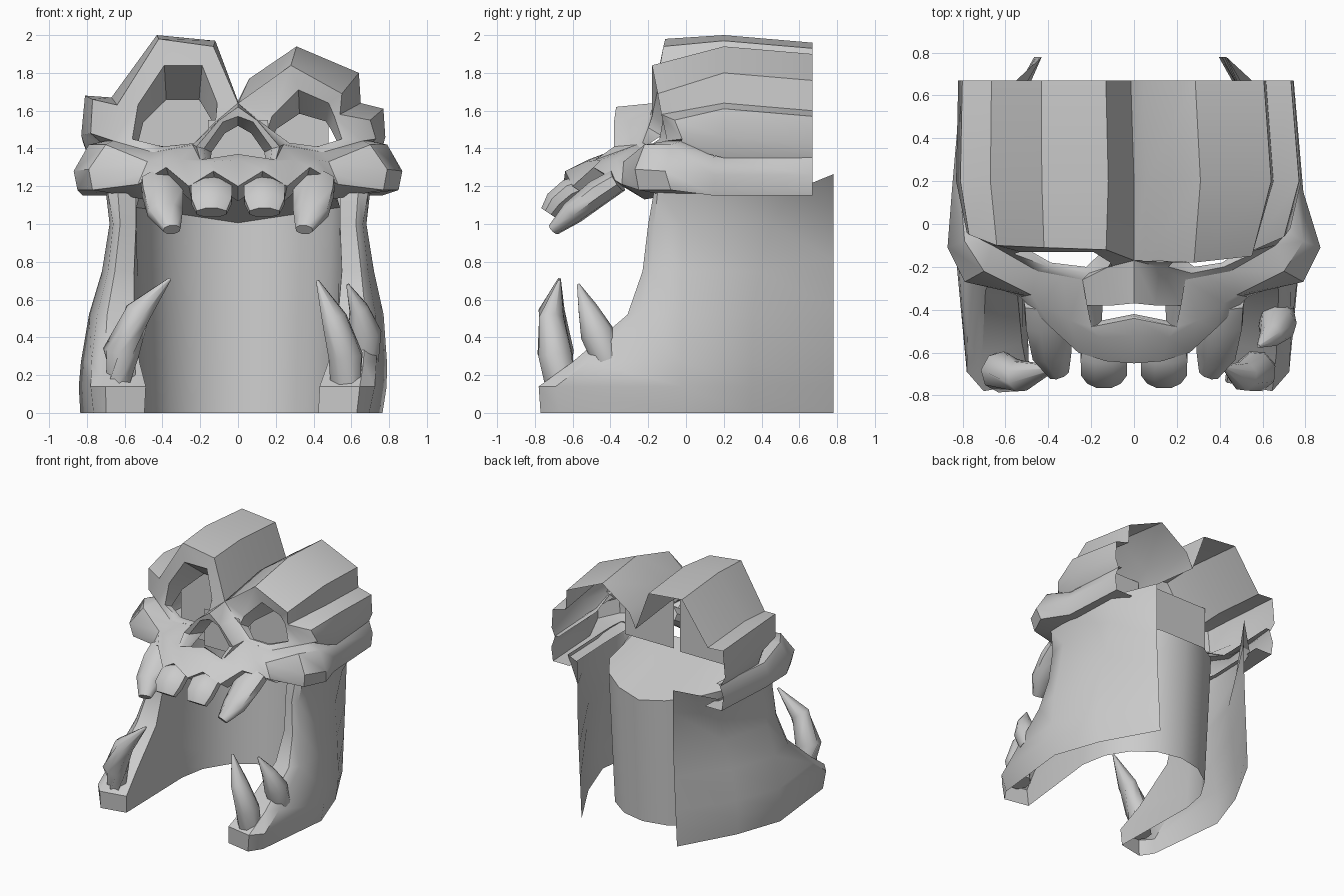
import bpy, bmesh
from math import sin, cos, pi, radians
from mathutils import Vector

cube = bpy.data.objects.get("Cube")
if cube:
    bpy.data.objects.remove(cube)

stone = bpy.data.materials.new("grey_stone")
stone.use_nodes = True
grey = (.6, .6, .6, 1)
stone.diffuse_color = grey
stone.node_tree.nodes["Principled BSDF"].inputs["Base Color"].default_value = grey


def add_grid(bm, rows, closed=False):
    """Skin neighbouring rows of points with quads."""
    verts = [[bm.verts.new(p) for p in row] for row in rows]
    for lower, upper in zip(verts, verts[1:]):
        count = len(lower)
        for i in range(count if closed else count - 1):
            j = (i + 1) % count
            bm.faces.new((lower[i], lower[j], upper[j], upper[i]))
    return verts


def finish(name, bm, angle=32):
    bmesh.ops.remove_doubles(bm, verts=bm.verts, dist=.002)
    bmesh.ops.dissolve_degenerate(bm, edges=bm.edges, dist=.001)
    bmesh.ops.recalc_face_normals(bm, faces=bm.faces)
    mesh = bpy.data.meshes.new(name)
    bm.to_mesh(mesh)
    bm.free()
    mesh.materials.append(stone)
    mesh.shade_smooth()
    mesh.set_sharp_from_angle(angle=radians(angle))
    obj = bpy.data.objects.new(name, mesh)
    bpy.context.collection.objects.link(obj)
    return obj


def sheet(name, rows, angle=32):
    bm = bmesh.new()
    add_grid(bm, rows)
    return finish(name, bm, angle)


def flip(points):
    return [(-x, y, z) for x, y, z in points]


def both_sides(half):
    """Mirror a row that starts on the centre line."""
    return flip(half[:0:-1]) + half


def mix(a, b, t):
    return a + (b - a) * t


def tooth(name, stations, squash=1, sides=8):
    """Tapered tube through (x, y, z, radius) stations."""
    bm = bmesh.new()
    centres = [Vector(s[:3]) for s in stations]
    rows = []
    for i, station in enumerate(stations):
        before, after = centres[max(i - 1, 0)], centres[min(i + 1, len(centres) - 1)]
        turn = (after - before).to_track_quat('Z', 'Y')
        radius = station[3]
        rows.append([])
        for k in range(sides):
            a = 2 * pi * (k + .5) / sides
            offset = Vector((cos(a) * radius, sin(a) * radius * squash, 0))
            rows[-1].append(centres[i] + turn @ offset)
    rings = add_grid(bm, rows, closed=True)
    bm.faces.new(rings[0])
    bm.faces.new(rings[-1])
    return finish(name, bm, angle=55)


# Skull cap: uneven humped profile swept from brow to open back
brow_left = [(-.7, -.03, 1.41), (-.78, -.04, 1.48), (-.77, -.05, 1.66), (-.64, -.1, 1.63),
             (-.42, -.11, 1.98), (-.13, -.12, 1.94), (0, -.17, 1.64)]
brow_right = [(.05, -.17, 1.65), (.28, -.18, 1.84), (.55, -.15, 1.69), (.54, -.13, 1.58),
              (.7, -.06, 1.55), (.73, -.02, 1.45), (.68, -.04, 1.41)]
crown = [(-.79, 1.35), (-.83, 1.47), (-.81, 1.68), (-.67, 1.67), (-.43, 2), (-.12, 1.97), (0, 1.65),
         (.06, 1.77), (.31, 1.94), (.64, 1.8), (.65, 1.64), (.77, 1.61), (.78, 1.46), (.75, 1.35)]
sheet("skull_cap", [brow_left + brow_right,
                    [(x, .2, z) for x, z in crown],
                    [(x * .97 - .015, .67, z - .04 * (z > 1.4)) for x, z in crown]])

# Face: eye sockets, nose and muzzle welded into one sheet
under_eye = [(.12, -.2, 1.54), (.24, -.26, 1.42), (.45, -.22, 1.38), (.66, -.1, 1.44)]
bridge = brow_left[-1]
eye_outer = {
    "left": brow_left[3:] + flip(under_eye),
    "right": [brow_right[3], brow_right[2], brow_right[1], bridge] + under_eye,
}
eye_rim = {
    "left": [(-.53, -.13, 1.63), (-.39, -.13, 1.84), (-.19, -.13, 1.84), (-.11, -.18, 1.64),
             (-.1, -.2, 1.55), (-.21, -.23, 1.43), (-.4, -.2, 1.41), (-.56, -.14, 1.45)],
    "right": [(.51, -.12, 1.57), (.48, -.14, 1.64), (.32, -.15, 1.71), (.18, -.18, 1.57),
              (.16, -.2, 1.51), (.27, -.23, 1.43), (.42, -.2, 1.41), (.55, -.14, 1.45)],
}


def socket_inner(rim):
    """Inner ring: sides barely narrow, the roof slopes down and back."""
    middle = sum(p[0] for p in rim) / len(rim)
    low = min(p[2] for p in rim)
    return [(mix(x, middle, .13), y + .02 + .5 * (z - low), mix(z, low, .42)) for x, y, z in rim]


face = bmesh.new()
for side, outer in eye_outer.items():
    rim = eye_rim[side]
    add_grid(face, [outer, rim, socket_inner(rim)], closed=True)

# Nose: hood standing out from the bridge, with a hollow
nose_rings = [
    [(0, -.17, 1.64), (.12, -.2, 1.54), (.24, -.26, 1.42), (.2, -.48, 1.34), (0, -.44, 1.37)],
    [(0, -.37, 1.62), (.1, -.38, 1.55), (.22, -.38, 1.41), (.2, -.48, 1.34), (0, -.44, 1.37)],
    [(0, -.37, 1.57), (.08, -.37, 1.54), (.18, -.37, 1.4), (.17, -.47, 1.33), (0, -.43, 1.37)],
    [(0, -.24, 1.52), (.07, -.24, 1.48), (.14, -.25, 1.38), (.15, -.45, 1.29), (0, -.42, 1.32)],
]
add_grid(face, [ring + flip(ring[-2:0:-1]) for ring in nose_rings], closed=True)

# Muzzle: from nose and cheeks down to the scalloped lip
lip = [(0, -.65, 1.2), (.13, -.64, 1.28), (.26, -.6, 1.2), (.38, -.49, 1.3), (.53, -.34, 1.21)]
muzzle = [
    [(0, -.44, 1.37), (.2, -.48, 1.34), (.24, -.26, 1.42), (.34, -.24, 1.4), (.45, -.22, 1.38)],
    [(0, -.52, 1.34), (.16, -.53, 1.33), (.3, -.45, 1.34), (.42, -.37, 1.34), (.48, -.33, 1.33)],
    lip,
    [(x * .94, y + .12, z - .08) for x, y, z in lip],
]
add_grid(face, [both_sides(row) for row in muzzle])

# Cheekbones sweep outward, then back along both sides
cheek = [
    [(.45, -.22, 1.38), (.48, -.33, 1.33), (.505, -.335, 1.27), (.53, -.34, 1.21), (.5, -.22, 1.13)],
    [(.66, -.1, 1.44), (.7, -.22, 1.42), (.79, -.27, 1.29), (.77, -.25, 1.18), (.6, -.1, 1.15)],
    [(.7, -.02, 1.44), (.79, -.08, 1.42), (.87, -.11, 1.28), (.85, -.08, 1.18), (.6, 0, 1.15)],
    [(.7, .15, 1.36), (.75, .15, 1.35), (.79, .15, 1.26), (.76, .15, 1.15), (.6, .15, 1.15)],
    [(.68, .67, 1.36), (.71, .67, 1.36), (.745, .67, 1.26), (.73, .67, 1.15), (.58, .67, 1.15)],
]
add_grid(face, cheek)
add_grid(face, [[(-x - .06 * (y > .1), y, z) for x, y, z in row] for row in cheek])

# Temples close the gap between sockets, cheekbones and cap
arm = [cheek[1][0], cheek[2][0]]
for brow, seam in ((brow_left[3::-1], flip(arm)), (brow_right[3:], arm)):
    add_grid(face, [brow[:2], [seam[0], brow[2]], [seam[1], brow[3]]])
finish("face", face, angle=42)

# Panels closing the eye sockets and the nose from behind
for name, inner, outer, low, high, y in (("left_eye_back", .04, .48, 1.22, 1.72, .1),
                                         ("right_eye_back", -.03, -.6, 1.22, 1.72, .12),
                                         ("nose_back", -.16, .16, 1.25, 1.55, -.2)):
    sheet(name, [[(inner, y, z), (outer, y, z)] for z in (low, high)])

# Jaw: one sheet wraps outer walls, front edges and the throat between
levels = [(0, .8, .46, -.77), (.14, .815, .46, -.78), (.27, .81, .5, -.6), (.52, .78, .54, -.31),
          (.75, .72, .55, -.23), (1, .68, .54, -.2), (1.17, .7, .54, -.17)]
top = levels[-1][0]


def throat(angle, z):
    rise = .86 + .07 * abs(cos(angle))
    t = z / top
    return (mix(.51, .54, t) * cos(angle), mix(.01, .06, t) + .55 * sin(angle), z * rise)


def jaw_side(sign, z, outer, inner, front):
    shift = -.035 * max(0, 1 - z / .7)
    t = z / top
    taper, flare = mix(.07, .01, t), t ** 4
    path = [(.43, .78, z * 1.08),
            (mix(outer - .13, .68, flare), mix(.35, .55, flare), z), (outer, -.02, z),
            (outer - taper, front + mix(.1, .02, t), z),
            (mix(inner, outer, .6), front, z), (inner, front + .04, z)]
    return [(sign * x + shift, y, h) for x, y, h in path]


jaw = []
for level in levels:
    curve = [throat(pi * k / 8, level[0]) for k in range(9)]
    jaw.append(jaw_side(1, *level) + curve + jaw_side(-1, *level)[::-1])
sheet("jaw_and_throat", jaw, angle=42)

# Roof over the throat
sheet("throat_roof", [[throat(pi * k / 8, top) for k in range(9)],
                      [(.5 * cos(pi * k / 8), -.08, 1.22) for k in range(9)]])

# Upper teeth
for side, s in (("left", 1), ("right", -1)):
    tooth(side + "_upper_fang", [(s * .42, -.36, 1.23, .1), (s * .4, -.46, 1.17, .115),
                                 (s * .385, -.6, 1.06, .1), (s * .35, -.7, .97, .05)], .65)
    tooth(side + "_incisor", [(s * .14, -.54, 1.21, .1), (s * .14, -.62, 1.18, .118),
                              (s * .14, -.69, 1.12, .115), (s * .14, -.73, 1.06, .085)], .55)

# Lower tusks
tooth("right_tusk", [(-.62, -.66, .12, .085), (-.62, -.69, .32, .097),
                     (-.53, -.71, .53, .075), (-.36, -.67, .71, .008)])
tooth("left_front_tusk", [(.57, -.66, .12, .085), (.57, -.69, .3, .095),
                          (.51, -.71, .5, .07), (.42, -.67, .7, .008)])
tooth("left_rear_tusk", [(.67, -.42, .28, .08), (.67, -.47, .42, .09),
                         (.64, -.52, .55, .055), (.58, -.57, .68, .008)])
